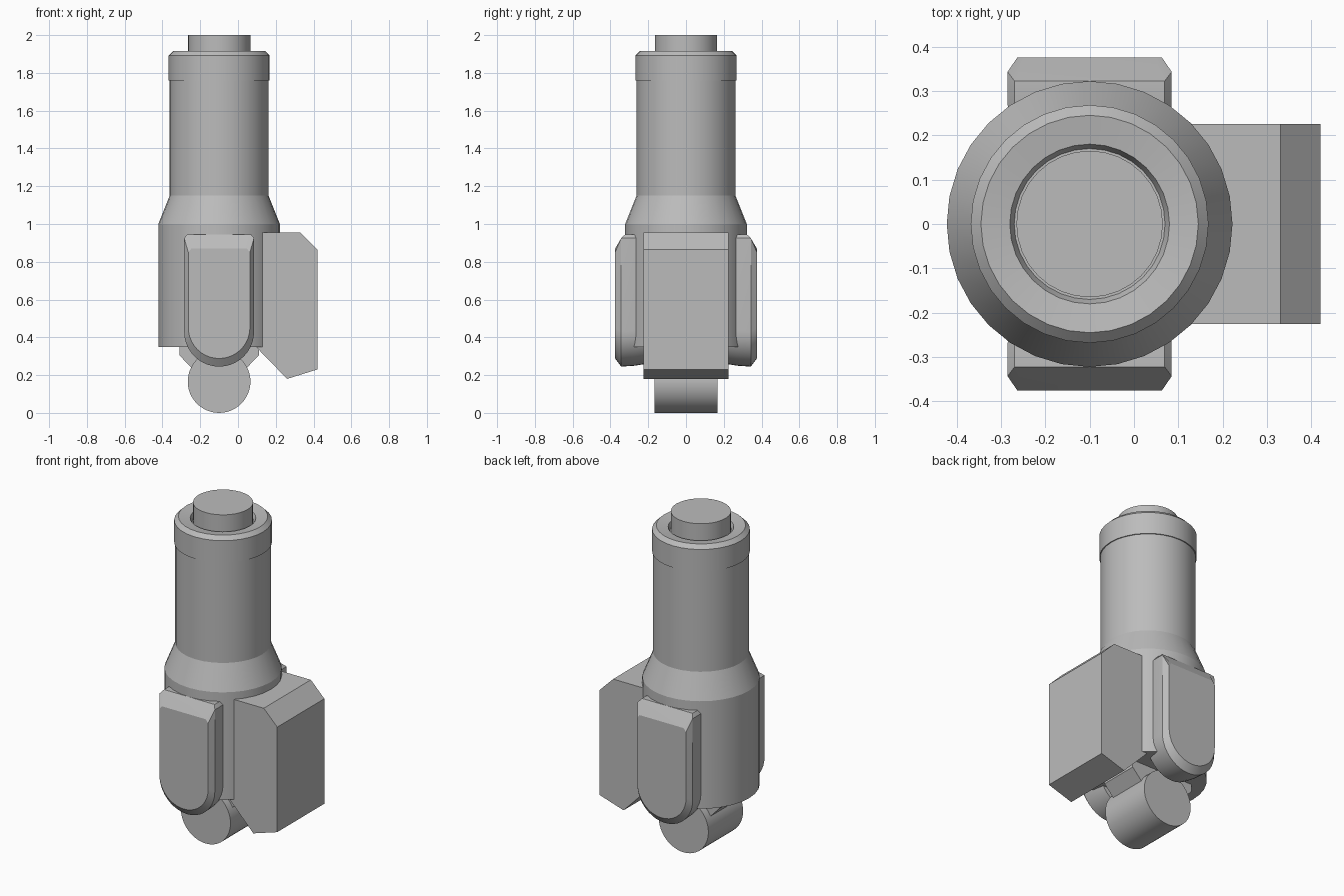
import bpy, bmesh, math

cube = bpy.data.objects.get("Cube")
if cube:
    bpy.data.objects.remove(cube, do_unlink=True)

grey = bpy.data.materials.new("plain grey")
grey.use_nodes = True
colour = (0.5, 0.5, 0.5, 1)
grey.diffuse_color = colour
grey.node_tree.nodes["Principled BSDF"].inputs["Base Color"].default_value = colour

AXIS_X = -0.1   # centre line of the round body


def finish(name, bm, angle=None):
    """Turn a bmesh into a grey object, smooth below the given angle."""
    bmesh.ops.recalc_face_normals(bm, faces=bm.faces)
    mesh = bpy.data.meshes.new(name)
    bm.to_mesh(mesh)
    bm.free()
    mesh.materials.append(grey)
    ob = bpy.data.objects.new(name, mesh)
    bpy.context.collection.objects.link(ob)
    if angle:
        bpy.ops.object.select_all(action='DESELECT')
        ob.select_set(True)
        bpy.context.view_layer.objects.active = ob
        bpy.ops.object.shade_smooth_by_angle(angle=math.radians(angle))
    return ob


def loft(name, rings, angle=None):
    """Skin equal-length rings of points and cap both ends."""
    bm = bmesh.new()
    loops = [[bm.verts.new(p) for p in ring] for ring in rings]
    n = len(loops[0])
    for a, b in zip(loops, loops[1:]):
        for i in range(n):
            j = (i + 1) % n
            bm.faces.new((a[i], a[j], b[j], b[i]))
    bm.faces.new(loops[0])
    bm.faces.new(loops[-1])
    return finish(name, bm, angle)


def turned(name, profile, sides=32):
    """Round part about the body axis from (radius, height) pairs."""
    turn = [2 * math.pi * i / sides for i in range(sides)]
    return loft(name, [[(AXIS_X + r * math.cos(t), r * math.sin(t), z) for t in turn]
                       for r, z in profile], 20)


def slab(name, outline, half_depth):
    """Extrude an x-z outline evenly to both sides along y."""
    return loft(name, [[(x, y, z) for x, z in outline] for y in (-half_depth, half_depth)])


# Round body, collar and top button
turned("body", [(0.322, 0.35), (0.322, 1.0), (0.262, 1.15), (0.262, 1.78)])
turned("collar", [(0.262, 1.76), (0.268, 1.76), (0.268, 1.892), (0.245, 1.915),
                  (0.18, 1.905), (0.17, 1.88)])
turned("top_button", [(0.165, 1.85), (0.165, 2.0)])

# Box housing on the side
slab("side_housing", [(0.0, 0.955), (0.33, 0.955), (0.42, 0.865), (0.42, 0.23),
                      (0.26, 0.18), (0.09, 0.355), (0.0, 0.36)], 0.225)

# Bracket that holds the roller
slab("roller_bracket", [(-0.31, 0.4), (-0.31, 0.305), (-0.21, 0.2),
                        (0.01, 0.2), (0.11, 0.305), (0.11, 0.4)], 0.12)

# Roller lying along y
R = 0.166
ring = [2 * math.pi * i / 48 for i in range(48)]
roller = loft("roller", [[(AXIS_X + R * math.cos(t), y, R + R * math.sin(t)) for t in ring]
                         for y in (-R, R)], 30)


# Bevelled pads with round lower ends, front and back
def pad_ring(side, y, half, top, bottom, top_y):
    steps = 20
    points = []
    for i in range(steps + 1):
        t = math.pi + math.pi * i / steps
        points.append((AXIS_X + half * math.cos(t), side * y, bottom + half + half * math.sin(t)))
    for x, drop in ((half, 0.02), (half - 0.016, 0), (0.016 - half, 0), (-half, 0.02)):
        points.append((AXIS_X + x, side * (top_y if drop == 0 else y), top - drop))
    return points


for name, side in (("front_pad", -1), ("back_pad", 1)):
    loft(name, [pad_ring(side, 0.2, 0.175, 0.93, 0.262, 0.2),
                pad_ring(side, 0.27, 0.185, 0.945, 0.25, 0.27),
                pad_ring(side, 0.343, 0.185, 0.945, 0.245, 0.322),
                pad_ring(side, 0.375, 0.163, 0.87, 0.288, 0.375)], 20)
